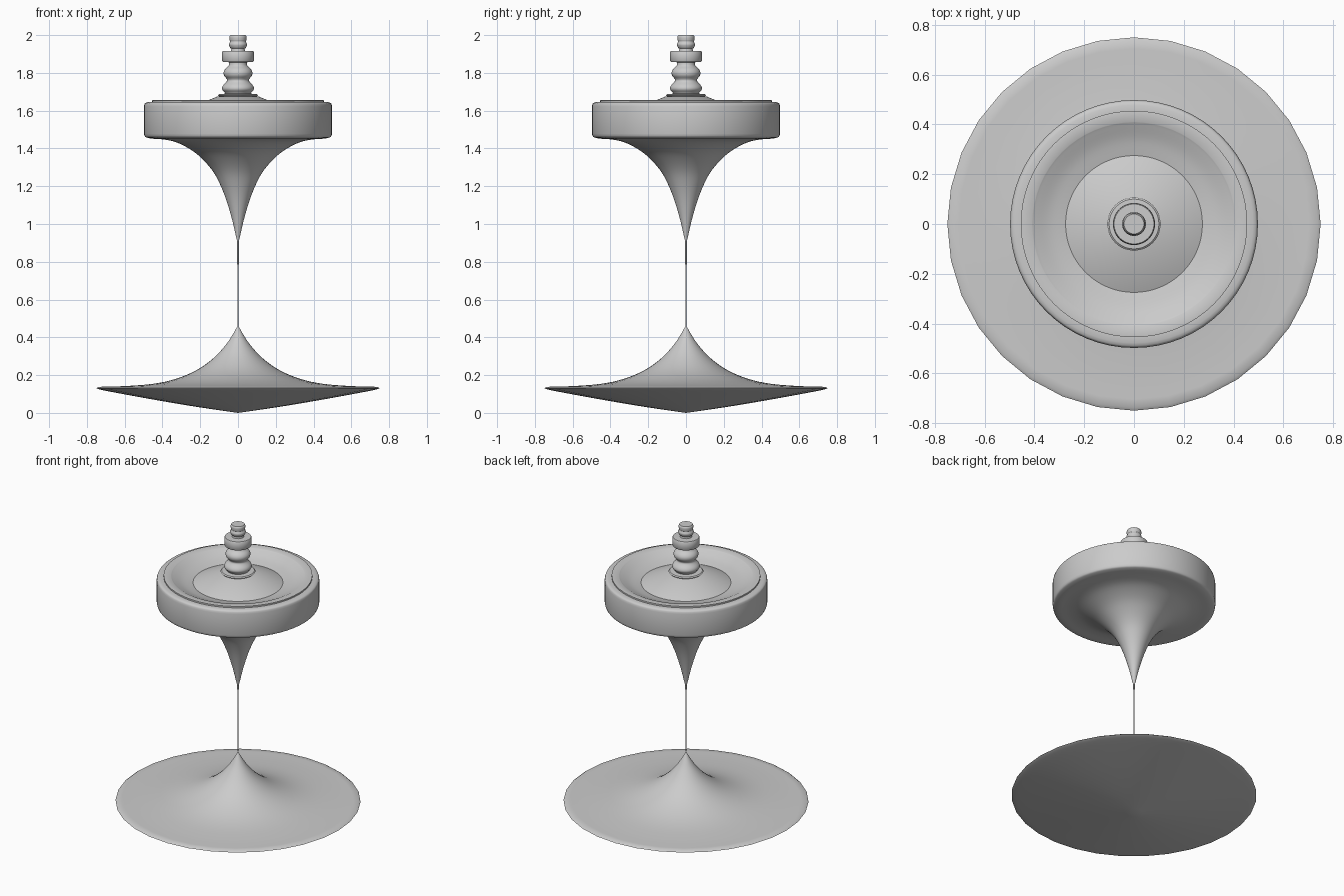
import bpy, math
from mathutils import Vector


def smooth(pts, n=4):
    """Catmull-Rom curve through (radius, height) points."""
    p = [Vector(q) for q in pts]
    p = [2 * p[0] - p[1]] + p + [2 * p[-1] - p[-2]]
    out = []
    for i in range(1, len(p) - 2):
        a, b, c, d = p[i - 1:i + 3]
        for k in range(n):
            t = k / n
            v = 0.5 * (2 * b + (c - a) * t + (2 * a - 5 * b + 4 * c - d) * t ** 2
                       + (3 * b - a - 3 * c + d) * t ** 3)
            out.append((max(v.x, 0), v.y))
    return out + [tuple(pts[-1])]


def lathe(name, profile, seg=64, angle=35):
    """Revolve a bottom-to-top profile around z; ends on the axis become poles."""
    verts, faces, rings = [], [], []
    for r, z in profile:
        start = len(verts)
        if r < 1e-5:
            verts.append((0, 0, z))
            rings.append([start] * seg)
        else:
            verts += [(r * math.cos(2 * math.pi * i / seg),
                       r * math.sin(2 * math.pi * i / seg), z) for i in range(seg)]
            rings.append(list(range(start, start + seg)))
    for lo, hi in zip(rings, rings[1:]):
        for i in range(seg):
            j = (i + 1) % seg
            f = list(dict.fromkeys((lo[i], lo[j], hi[j], hi[i])))
            if len(f) > 2:
                faces.append(f)
    me = bpy.data.meshes.new(name)
    me.from_pydata(verts, [], faces)
    ob = bpy.data.objects.new(name, me)
    bpy.context.collection.objects.link(ob)
    bpy.context.view_layer.objects.active = ob
    ob.select_set(True)
    bpy.ops.object.shade_smooth_by_angle(angle=math.radians(angle))
    ob.select_set(False)
    return ob


# Base: shallow cone below, flared peak above
lathe("base",
      smooth([(0, 0), (0.2, 0.029), (0.4, 0.062), (0.6, 0.098), (0.72, 0.121), (0.75, 0.13)])
      + smooth([(0.738, 0.138), (0.6, 0.142), (0.45, 0.154), (0.33, 0.18), (0.22, 0.226),
                (0.13, 0.29), (0.065, 0.36), (0.025, 0.42), (0, 0.465)]), seg=32)

# Thin tapering thread between base and spinner
lathe("thread", [(0, 0.45), (0.0015, 0.46), (0.003, 0.65), (0.005, 0.93), (0, 0.94)], seg=16)

# Spinner: trumpet underside, thick rim, dished top with raised cone
lathe("spinner_body",
      smooth([(0, 0.89), (0.012, 0.94), (0.033, 1.03), (0.063, 1.13), (0.095, 1.21),
              (0.13, 1.275), (0.18, 1.335), (0.24, 1.387), (0.32, 1.43), (0.39, 1.447),
              (0.46, 1.452)])
      + smooth([(0.475, 1.455), (0.492, 1.462), (0.498, 1.478)], 3)
      + smooth([(0.498, 1.622), (0.493, 1.638), (0.478, 1.645)], 3)
      + [(0.455, 1.645), (0.455, 1.655), (0.447, 1.656)]
      + smooth([(0.41, 1.652), (0.395, 1.645), (0.34, 1.622), (0.275, 1.605)])
      + [(0.11, 1.675), (0, 1.675)])

# Handle: collar, stacked beads, disc and knob
lathe("handle",
      [(0, 1.672), (0.1, 1.675), (0.107, 1.682), (0.1, 1.688), (0.068, 1.69)]
      + smooth([(0.07, 1.695), (0.084, 1.713), (0.08, 1.732), (0.06, 1.755), (0.06, 1.768),
                (0.073, 1.785), (0.076, 1.803), (0.068, 1.82), (0.05, 1.838), (0.046, 1.856)])
      + [(0.08, 1.858), (0.084, 1.864), (0.084, 1.91), (0.08, 1.916), (0.037, 1.917),
         (0.035, 1.928)]
      + smooth([(0.042, 1.933), (0.048, 1.95), (0.042, 1.966), (0.044, 1.972), (0.045, 1.99),
                (0.04, 2.0)])
      + [(0, 2.0)], seg=48)
